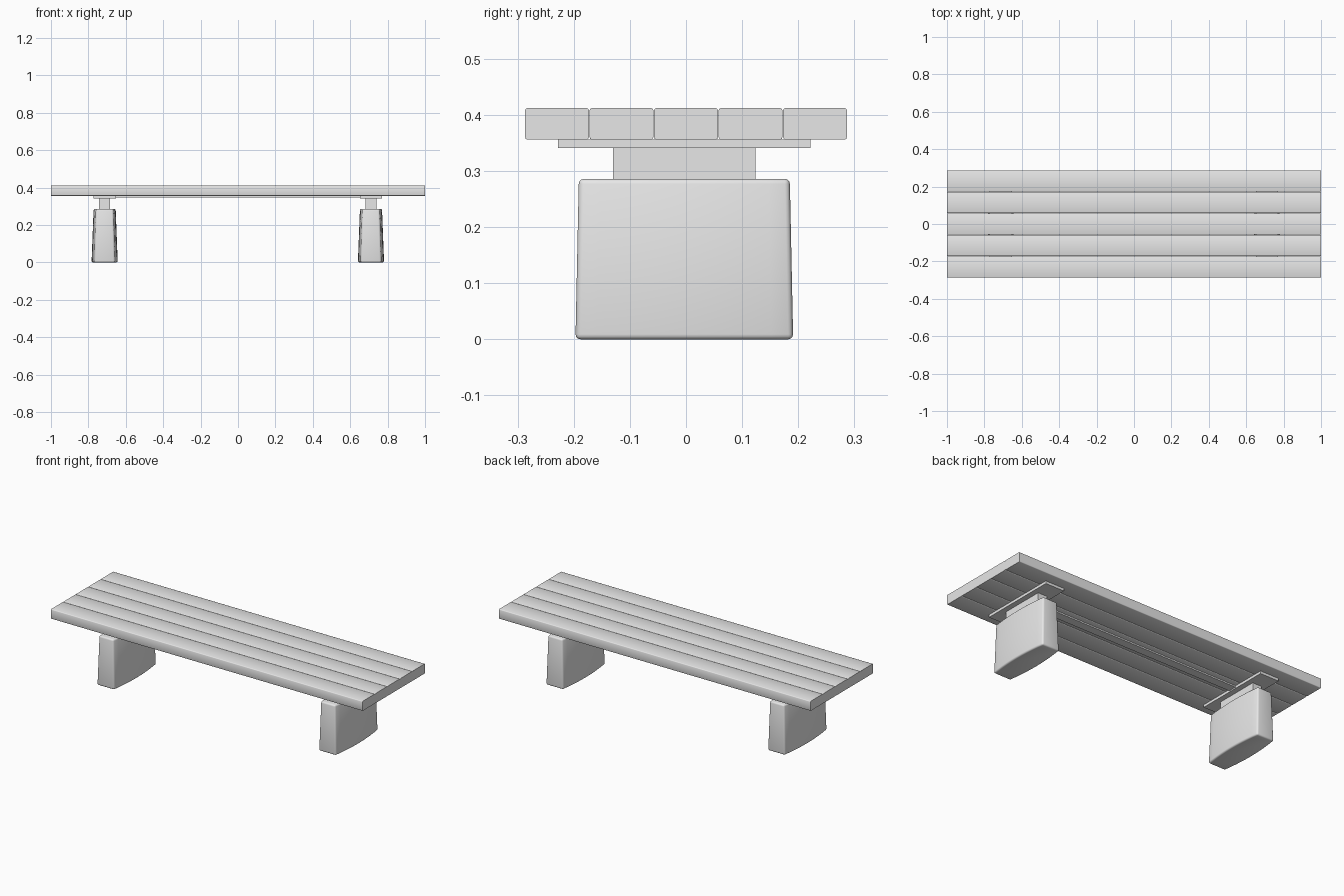
import bpy
import bmesh
from math import radians

cube = bpy.data.objects.get("Cube")
if cube:
    bpy.data.objects.remove(cube, do_unlink=True)

grey = bpy.data.materials.new("light grey")
grey.use_nodes = True
grey.diffuse_color = (0.8, 0.8, 0.8, 1)
grey.node_tree.nodes["Principled BSDF"].inputs["Base Color"].default_value = (0.8, 0.8, 0.8, 1)


def finish(name, bm, smooth_angle=None):
    """Turn a bmesh into a named, coloured object."""
    bmesh.ops.recalc_face_normals(bm, faces=bm.faces)
    mesh = bpy.data.meshes.new(name)
    bm.to_mesh(mesh)
    bm.free()
    mesh.materials.append(grey)
    obj = bpy.data.objects.new(name, mesh)
    bpy.context.collection.objects.link(obj)
    if smooth_angle:
        bpy.ops.object.select_all(action='DESELECT')
        obj.select_set(True)
        bpy.context.view_layer.objects.active = obj
        bpy.ops.object.shade_smooth_by_angle(angle=radians(smooth_angle))
    return obj


def box(name, low, high, long_bevel=0):
    """Box between two corners, optionally rounding the edges along x."""
    bm = bmesh.new()
    bmesh.ops.create_cube(bm, size=1)
    for v in bm.verts:
        v.co = [(a + b) / 2 + c * (b - a) for a, b, c in zip(low, high, v.co)]
    if long_bevel:
        edges = [e for e in bm.edges if abs(e.verts[0].co.x - e.verts[1].co.x) > 0.01]
        bmesh.ops.bevel(bm, geom=edges, offset=long_bevel, segments=2,
                        profile=0.5, affect='EDGES')
    return finish(name, bm, 50 if long_bevel else None)


def leg(name, x):
    """Tapered block with bulging sides and softened edges."""
    mid_y, steps = -0.003, 10
    bm = bmesh.new()
    rings = []
    for z, half_y, half_x in ((0, 0.194, 0.07), (0.286, 0.188, 0.059)):
        ts = [2 * i / steps - 1 for i in range(steps + 1)]
        side = [(half_x * (1 - 0.22 * t * t), mid_y + half_y * t) for t in ts]
        outline = side + [(-px, py) for px, py in reversed(side)]
        rings.append([bm.verts.new((x + px, py, z)) for px, py in outline])
    bottom, top = rings
    bm.faces.new(bottom)
    bm.faces.new(top)
    for i in range(len(bottom)):
        j = (i + 1) % len(bottom)
        bm.faces.new((bottom[i], bottom[j], top[j], top[i]))
    bmesh.ops.recalc_face_normals(bm, faces=bm.faces)
    sharp = [e for e in bm.edges if e.calc_face_angle() > radians(40)]
    bmesh.ops.bevel(bm, geom=sharp, offset=0.009, segments=3,
                    profile=0.5, affect='EDGES')
    return finish(name, bm, 40)


# Seat planks
pitch, half_plank = 0.115, 0.0568
for i in range(5):
    y = (i - 2) * pitch
    box(f"seat_plank_{i + 1}", (-1, y - half_plank, 0.356),
        (1, y + half_plank, 0.412), 0.004)

# Supports: leg, neck block and mounting plate at each end
for side, x in (("right", -0.713), ("left", 0.711)):
    leg(f"{side}_leg", x)
    box(f"{side}_neck", (x - 0.029, -0.13, 0.28), (x + 0.029, 0.124, 0.342))
    box(f"{side}_mounting_plate", (x - 0.06, -0.228, 0.341), (x + 0.06, 0.222, 0.356))

# Stiffening strip under the middle plank
box("under_strip", (-0.66, -0.025, 0.348), (0.66, 0.025, 0.357))
